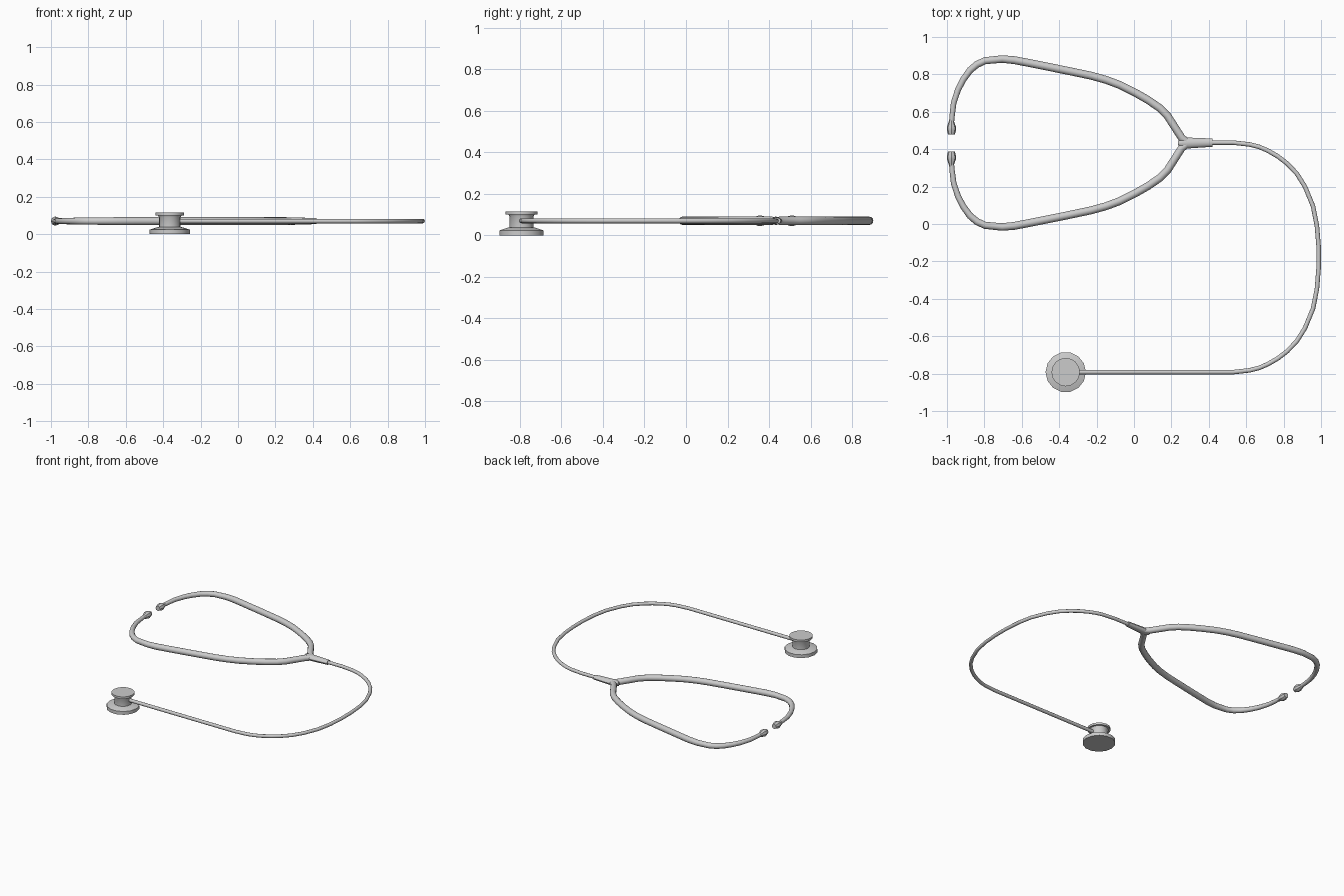
import bpy, bmesh, math
from mathutils import Vector

if "Cube" in bpy.data.objects:
    bpy.data.objects.remove(bpy.data.objects["Cube"])

Z = 0.07          # height of the tubing centre line
MID_Y = 0.433     # symmetry line of the headset
CHEST = (-0.365, -0.792)


def finish(name, bm):
    bmesh.ops.recalc_face_normals(bm, faces=bm.faces[:])
    me = bpy.data.meshes.new(name)
    bm.to_mesh(me)
    bm.free()
    ob = bpy.data.objects.new(name, me)
    bpy.context.collection.objects.link(ob)
    bpy.ops.object.select_all(action='DESELECT')
    ob.select_set(True)
    bpy.context.view_layer.objects.active = ob
    bpy.ops.object.shade_smooth_by_angle(angle=math.radians(40))
    return ob


def skin(name, rings):
    """Bridge a list of closed point rings and cap both ends."""
    bm = bmesh.new()
    loops = [[bm.verts.new(p) for p in r] for r in rings]
    n = len(loops[0])
    for a, b in zip(loops, loops[1:]):
        for i in range(n):
            j = (i + 1) % n
            bm.faces.new((a[i], a[j], b[j], b[i]))
    bm.faces.new(loops[0])
    bm.faces.new(loops[-1])
    return finish(name, bm)


def sweep(name, path, sides=12):
    """Path of (x, y, half width, half height) in the tubing plane."""
    pts = [Vector((p[0], p[1])) for p in path]
    rings = []
    for k, (x, y, w, h) in enumerate(path):
        d0 = (pts[k] - pts[k - 1]).normalized() if k else Vector((0, 0))
        d1 = (pts[k + 1] - pts[k]).normalized() if k < len(pts) - 1 else Vector((0, 0))
        d = (d0 + d1).normalized()
        ring = []
        for i in range(sides):
            a = math.tau * i / sides
            c = w * math.cos(a)
            ring.append((x - d.y * c, y + d.x * c, Z + h * math.sin(a)))
        rings.append(ring)
    return skin(name, rings)


def lathe(name, profile, sides):
    return skin(name, [[(CHEST[0] + r * math.cos(math.tau * i / sides),
                         CHEST[1] + r * math.sin(math.tau * i / sides), z)
                        for i in range(sides)] for r, z in profile])


# Chest piece: wide diaphragm below, stem and bell above
lathe("diaphragm", [(0.108, 0), (0.108, 0.024), (0.068, 0.037), (0.05, 0.038)], 14)
lathe("stem_and_bell", [(0.058, 0.036), (0.058, 0.09), (0.063, 0.1),
                        (0.076, 0.1), (0.076, 0.115)], 16)

# Long flexible tube: a U bend, its lower half mirrored from the upper
upper = [(0.40, 0.435), (0.53, 0.435), (0.62, 0.425), (0.67, 0.412), (0.716, 0.392),
         (0.77, 0.361), (0.818, 0.324), (0.87, 0.270), (0.914, 0.200), (0.957, 0.096),
         (0.978, -0.01), (0.987, -0.12)]
lower = [(x, -0.357 - y) for x, y in reversed(upper)]
lower[-1] = CHEST
sweep("tube", [(x, y, 0.012, 0.012) for x, y in upper + lower])

# Yoke where the two arms meet the tube
sweep("yoke", [(0.235, MID_Y, 0.010, 0.014), (0.262, MID_Y, 0.03, 0.02),
               (0.29, MID_Y, 0.029, 0.02), (0.42, MID_Y + 0.002, 0.022, 0.016)])

# Arm centre line and radius, relative to the headset symmetry line
arm = [(0.285, 0.006, 0.018), (0.255, 0.027, 0.021), (0.203, 0.108, 0.021),
       (0.180, 0.144, 0.021), (0.139, 0.186, 0.021), (0.075, 0.230, 0.021),
       (0.005, 0.270, 0.021), (-0.075, 0.310, 0.021), (-0.150, 0.338, 0.021),
       (-0.230, 0.360, 0.021), (-0.358, 0.387, 0.021), (-0.556, 0.427, 0.021),
       (-0.640, 0.443, 0.021), (-0.705, 0.449, 0.020), (-0.797, 0.440, 0.019),
       (-0.840, 0.420, 0.019), (-0.877, 0.389, 0.018), (-0.913, 0.339, 0.017),
       (-0.941, 0.285, 0.016), (-0.964, 0.215, 0.015), (-0.972, 0.150, 0.014),
       (-0.975, 0.110, 0.013)]
# Ear tip flares out of the arm end
tip = [(-0.975, 0.125, 0.013), (-0.976, 0.112, 0.015), (-0.976, 0.085, 0.025),
       (-0.976, 0.070, 0.025), (-0.976, 0.045, 0.018)]
for label, s in (("left", 1), ("right", -1)):
    for part, path, sides in (("arm", arm, 12), ("ear_tip", tip, 8)):
        sweep(f"{label}_{part}", [(x, MID_Y + s * y, r, r) for x, y, r in path], sides)
